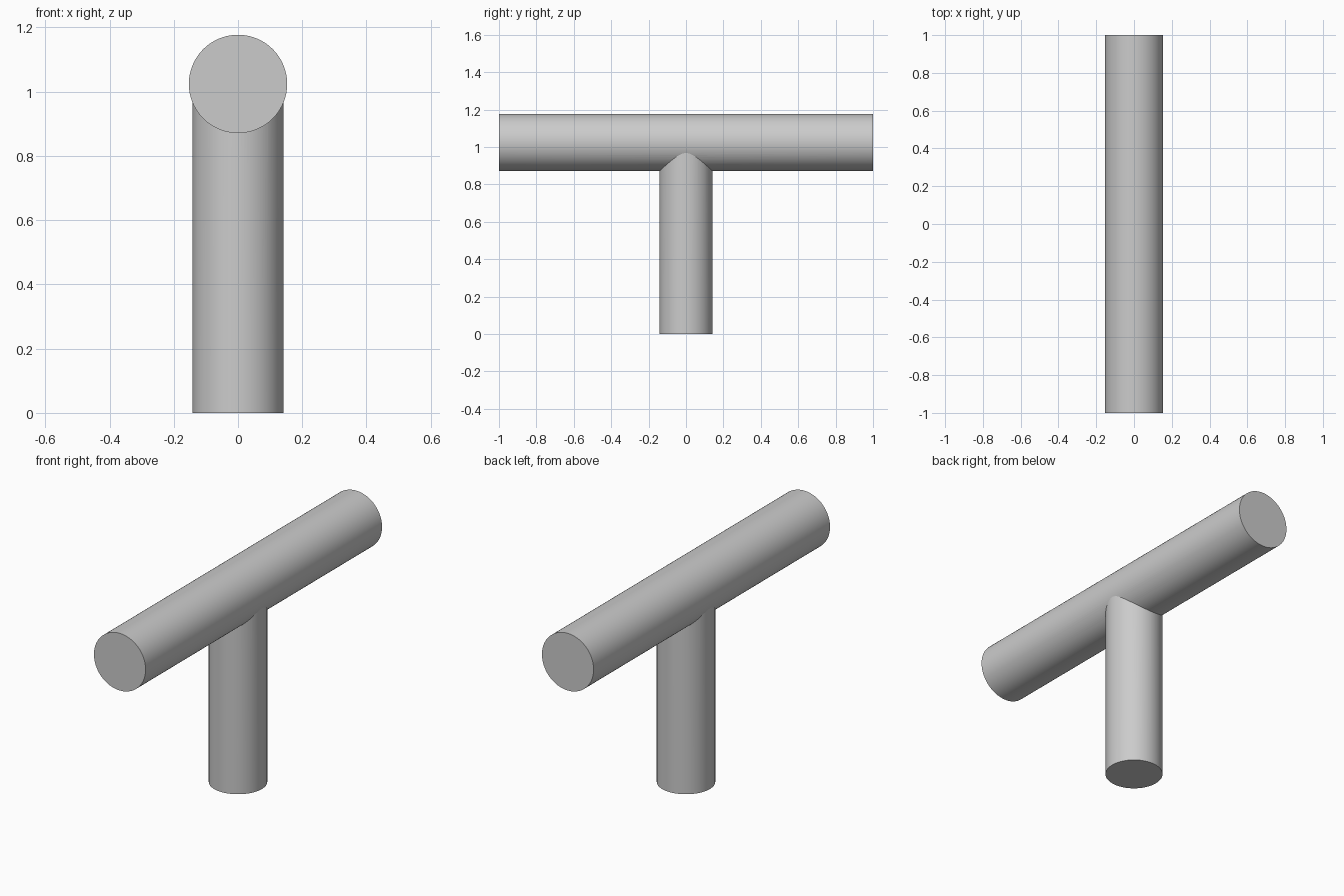
import bpy
import math

BAR_RADIUS, POST_RADIUS = 0.153, 0.142
BAR_Z = 1.024
SIDES = 96

default = bpy.data.objects.get("Cube")
if default:
    bpy.data.objects.remove(default, do_unlink=True)

grey = bpy.data.materials.new("plain grey")
grey.use_nodes = True
colour = (0.6, 0.6, 0.6, 1)
grey.diffuse_color = colour
grey.node_tree.nodes["Principled BSDF"].inputs["Base Color"].default_value = colour


def rod(name, radius, length, z, tilt=0):
    bpy.ops.mesh.primitive_cylinder_add(
        vertices=SIDES, radius=radius, depth=length,
        location=(0, 0, z), rotation=(tilt, 0, 0))
    obj = bpy.context.object
    obj.name = name
    obj.data.materials.append(grey)
    return obj


# Upright post, reaching into the middle of the crossbar
post = rod("post", POST_RADIUS, BAR_Z, BAR_Z / 2)

# Crossbar running front to back
bar = rod("crossbar_with_post", BAR_RADIUS, 2, BAR_Z, math.pi / 2)

# Weld the post into the crossbar with a clean saddle joint
weld = bar.modifiers.new("weld", "BOOLEAN")
weld.operation = "UNION"
weld.solver = "EXACT"
weld.object = post
bpy.ops.object.modifier_apply(modifier=weld.name)
bpy.data.objects.remove(post, do_unlink=True)

# Smooth walls, crisp ends and joint
bpy.ops.object.shade_smooth_by_angle(angle=math.radians(15))
